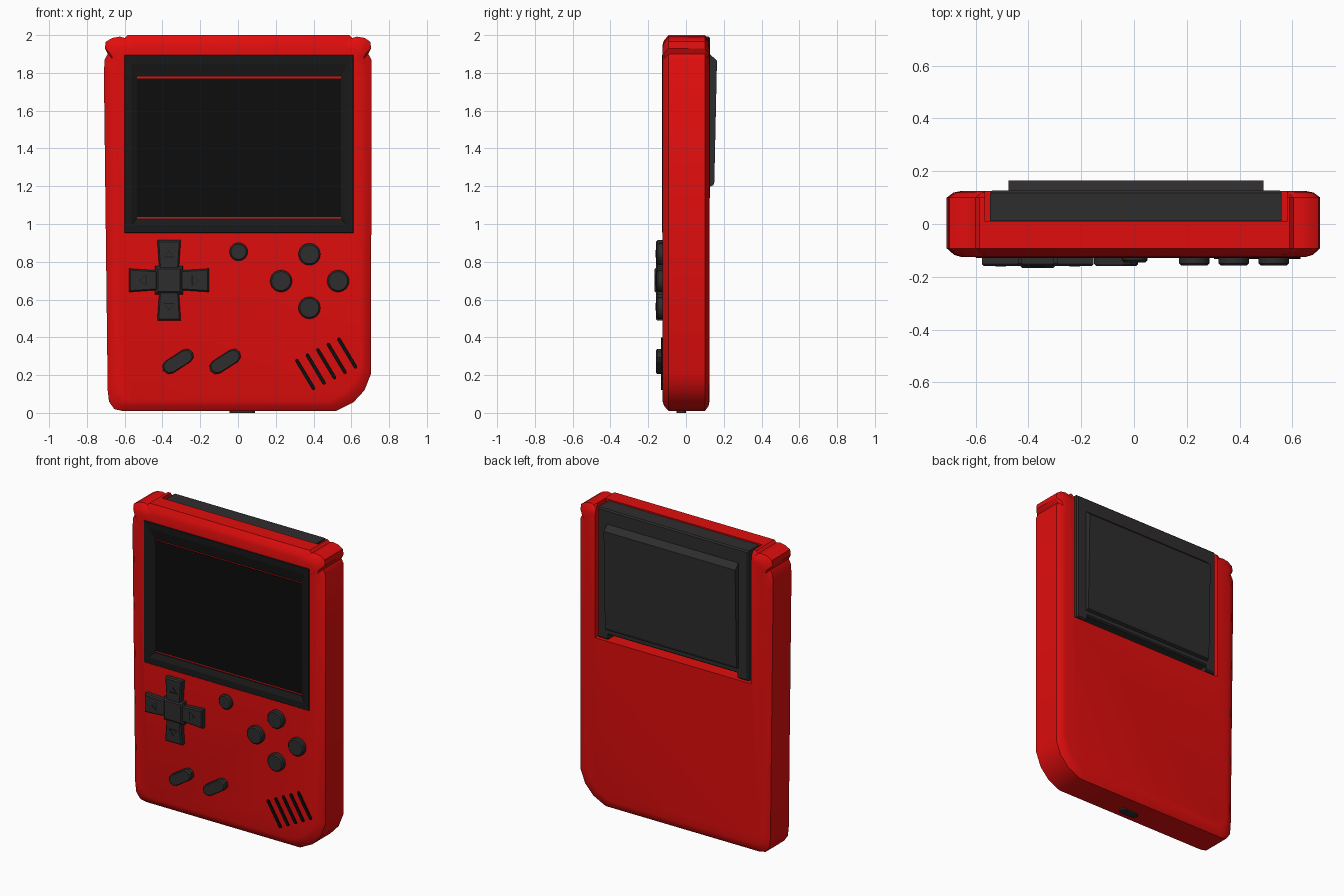
import bpy, bmesh, math

if "Cube" in bpy.data.objects:
    bpy.data.objects.remove(bpy.data.objects["Cube"])


def material(name, r, g, b):
    m = bpy.data.materials.new(name)
    m.diffuse_color = (r, g, b, 1)
    m.use_nodes = True
    m.node_tree.nodes["Principled BSDF"].inputs["Base Color"].default_value = m.diffuse_color
    return m


RED = material("red_shell", 0.75, 0.004, 0.004)
GREY = material("dark_grey", 0.028, 0.026, 0.026)
BEZEL = material("bezel_black", 0.010, 0.010, 0.010)
BLACK = material("screen_black", 0.004, 0.004, 0.004)


def loft(name, rings, mat, loop=False, smooth=None):
    """Skin rings of 3D points; cap the ends, or join them when loop is set."""
    bm = bmesh.new()
    vs = [[bm.verts.new(p) for p in ring] for ring in rings]
    n = len(rings[0])
    for a, b in zip(vs, vs[1:] + vs[:1] if loop else vs[1:]):
        for i in range(n):
            j = (i + 1) % n
            bm.faces.new((a[i], a[j], b[j], b[i]))
    if not loop:
        bm.faces.new(vs[0])
        bm.faces.new(vs[-1])
    bmesh.ops.recalc_face_normals(bm, faces=bm.faces)
    me = bpy.data.meshes.new(name)
    bm.to_mesh(me)
    bm.free()
    me.materials.append(mat)
    ob = bpy.data.objects.new(name, me)
    bpy.context.collection.objects.link(ob)
    if smooth:
        shade(ob, smooth)
    return ob


def shade(ob, angle):
    bpy.ops.object.select_all(action='DESELECT')
    ob.select_set(True)
    bpy.context.view_layer.objects.active = ob
    bpy.ops.object.shade_smooth_by_angle(angle=math.radians(angle))


def shrunk(pts, y, inset):
    """Outline (x, z) moved to depth y and drawn in towards its middle."""
    xs, zs = [p[0] for p in pts], [p[1] for p in pts]
    cx, cz = (min(xs) + max(xs)) / 2, (min(zs) + max(zs)) / 2
    kx = 1 - 2 * inset / (max(xs) - min(xs))
    kz = 1 - 2 * inset / (max(zs) - min(zs))
    return [(cx + (x - cx) * kx, y, cz + (z - cz) * kz) for x, z in pts]


def rect(x0, x1, z0, z1):
    return [(x0, z0), (x1, z0), (x1, z1), (x0, z1)]


def pad(name, pts, front, back, mat, bevel=0.0, smooth=None):
    """Plate facing -y with an optional chamfer round its front."""
    rings = [shrunk(pts, front, bevel)]
    if bevel:
        rings.append(shrunk(pts, front + bevel, 0))
    return loft(name, rings + [shrunk(pts, back, 0)], mat, smooth=smooth)


def capsule(cx, cz, length, width, angle, seg):
    r, pts = width / 2, []
    for side in (0, 1):
        for i in range(seg + 1):
            a = -math.pi / 2 + math.pi * i / seg + side * math.pi
            x = r * math.cos(a) + (length / 2 - r) * (1 - 2 * side)
            z = r * math.sin(a)
            pts.append((cx + x * math.cos(angle) - z * math.sin(angle),
                        cz + x * math.sin(angle) + z * math.cos(angle)))
    return pts


def cut(ob, cutter):
    mod = ob.modifiers.new("cut", 'BOOLEAN')
    mod.object, mod.operation, mod.solver = cutter, 'DIFFERENCE', 'EXACT'
    bpy.context.view_layer.objects.active = ob
    bpy.ops.object.modifier_apply(modifier=mod.name)
    bpy.data.objects.remove(cutter)


# Shell: small bumps at the top corners, one large lower corner
ear = [(0.59, 2.0), (0.605, 1.985), (0.63, 1.992), (0.67, 1.985), (0.70, 1.965),
       (0.705, 1.93), (0.69, 1.90), (0.706, 1.87)]
outline = [(-x + 0.005 if x < 0.69 else -x, z) for x, z in ear] + [
    (-0.71, 1.80), (-0.69, 0.12), (-0.683, 0.06), (-0.655, 0.02), (-0.61, 0.01),
    (0.52, 0.01), (0.61, 0.055), (0.67, 0.12), (0.705, 0.21)] + ear[::-1]
body = loft("body", [shrunk(outline, y, i) for y, i in (
    (-0.125, 0.055), (-0.117, 0.028), (-0.092, 0), (0.1, 0), (0.119, 0.025), (0.125, 0.055))], RED)
cut(body, pad("slot_cutter", rect(-0.565, 0.58, 1.12, 2.2), 0.01, 0.3, RED))
cut(body, pad("screen_cutter", rect(-0.6, 0.61, 0.955, 1.893), -0.3, -0.1, RED))
shade(body, 30)

# Screen and sloping surround
outer, inner = rect(-0.605, 0.615, 0.95, 1.898), rect(-0.535, 0.545, 1.028, 1.78)
lip = rect(-0.565, 0.575, 0.995, 1.85)
loft("screen_surround", [shrunk(outer, -0.1, 0.006), shrunk(outer, -0.122, 0),
                         shrunk(outer, -0.128, 0.006), shrunk(lip, -0.126, 0),
                         shrunk(inner, -0.108, 0), shrunk(inner, -0.1, 0)], BEZEL, loop=True)
pad("screen", rect(-0.535, 0.545, 1.038, 1.77), -0.105, -0.098, BLACK)

# Direction pad: four flared arms with arrows round a raised middle
px, pz = -0.365, 0.702
arm = [(-0.052, 0.06), (0.052, 0.06), (0.062, 0.212), (-0.062, 0.212)]
arrow = [(-0.03, 0.12), (0.03, 0.12), (0.0, 0.16)]
for k, side in enumerate(("up", "left", "down", "right")):
    c, s = round(math.cos(k * math.pi / 2)), round(math.sin(k * math.pi / 2))
    turn = lambda pts: [(px + x * c - z * s, pz + x * s + z * c) for x, z in pts]
    pad("pad_arm_" + side, turn(arm), -0.16, -0.12, GREY, 0.008)
    tri = turn(arrow)
    loft("pad_arrow_" + side, [shrunk(tri, -0.158, 0), shrunk(tri, -0.162, 0),
                               shrunk(tri, -0.162, 0.006), shrunk(tri, -0.158, 0.006)],
         BEZEL, loop=True)
pad("pad_middle", rect(px - 0.075, px + 0.075, pz - 0.075, pz + 0.075), -0.166, -0.12, GREY, 0.016)

# Round buttons
for name, x, z, r, y in (("button_top", 0.378, 0.84, 0.058, -0.157),
                         ("button_left", 0.228, 0.698, 0.058, -0.157),
                         ("button_right", 0.53, 0.698, 0.058, -0.157),
                         ("button_bottom", 0.378, 0.556, 0.058, -0.157),
                         ("button_small", 0.003, 0.853, 0.048, -0.145)):
    pad(name, capsule(x, z, 2 * r + 0.0001, 2 * r, 0, 12), y, -0.12, GREY, 0.008, 40)

# Slanted option buttons
for name, x in (("option_button_left", -0.318), ("option_button_right", -0.068)):
    pad(name, capsule(x, 0.272, 0.185, 0.075, math.radians(33), 4), -0.16, -0.12, GREY, 0.008)

# Speaker slats
for i in range(5):
    pad(f"speaker_slat_{i}", capsule(0.356 + 0.0555 * i, 0.203 + 0.0285 * i, 0.19, 0.019,
        math.radians(-59), 4), -0.133, -0.115, BLACK)

# Cartridge with two feet, and its raised back panel
cart = [(-0.545, 1.13), (-0.475, 1.13), (-0.475, 1.165), (0.49, 1.165), (0.49, 1.13),
        (0.56, 1.13), (0.56, 1.993), (-0.545, 1.993)]
loft("cartridge", [shrunk(cart, y, i) for y, i in ((0.012, 0), (0.118, 0), (0.127, 0.008))], GREY)
panel = [(0.12, 1.905), (0.164, 1.865), (0.15, 1.22), (0.145, 1.205), (0.12, 1.195)]
loft("cartridge_panel", [[(x, y, z) for y, z in panel] for x in (-0.475, 0.49)], GREY)

# Charging port on the underside
port = capsule(0.022, -0.025, 0.135, 0.05, 0, 6)
loft("charging_port", [[(x, y, z) for x, y in port] for z in (0.0, 0.03)], GREY)
